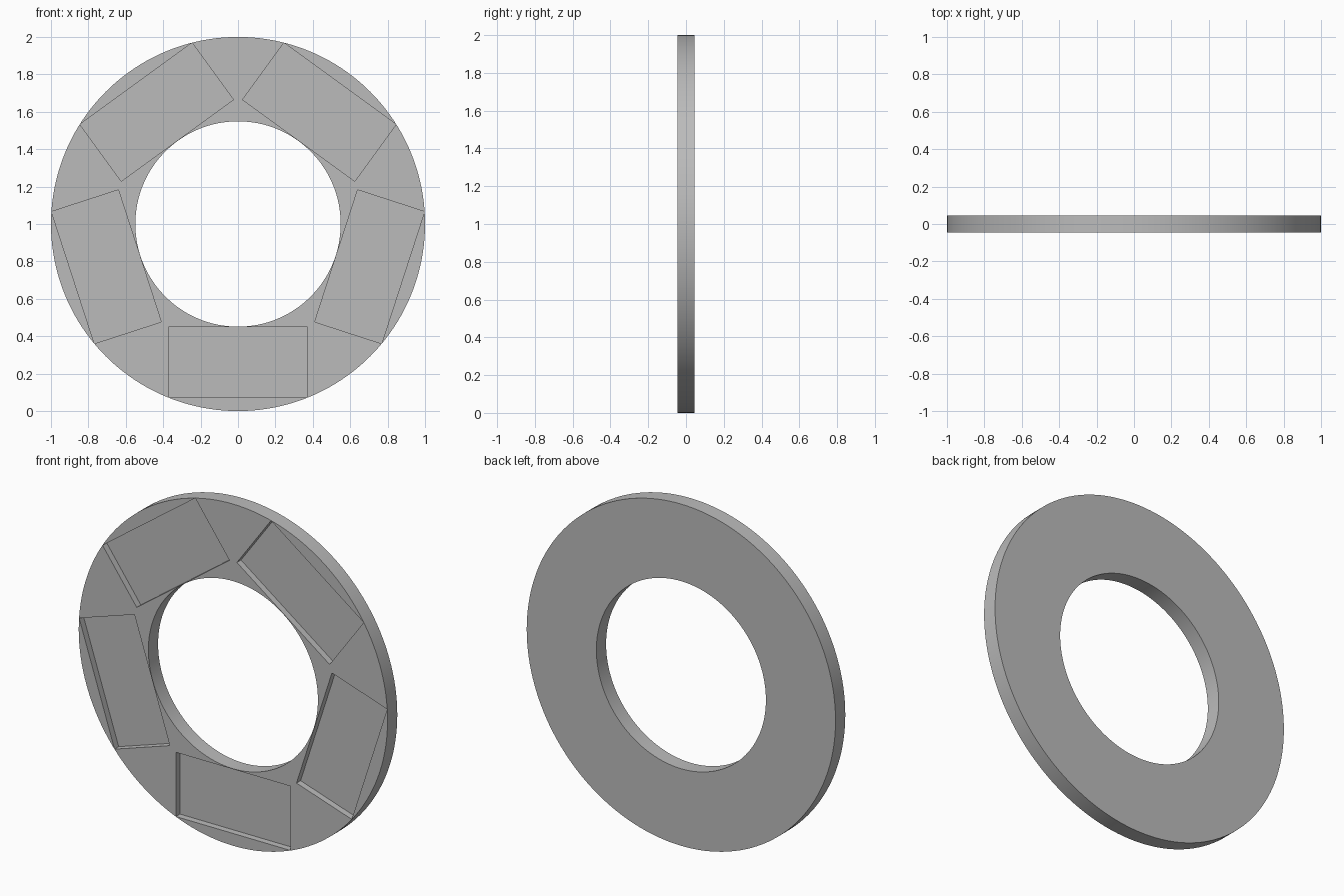
import bpy, bmesh, math
from mathutils import Matrix, Vector

OUTER, INNER, HALF = 1.0, 0.549, 0.045    # ring radii and half thickness
SEGMENTS = 160
DEPTH = 0.038                             # pocket depth
POCKETS = 5
POCKET_IN, POCKET_OUT, POCKET_HALF = 0.552, 0.928, 0.371

cube = bpy.data.objects.get("Cube")
if cube:
    bpy.data.objects.remove(cube, do_unlink=True)

grey = bpy.data.materials.new("plain grey")
grey.use_nodes = True
colour = (0.5, 0.5, 0.5, 1)
grey.diffuse_color = colour
grey.node_tree.nodes["Principled BSDF"].inputs["Base Color"].default_value = colour


def add_object(name, bm):
    bmesh.ops.recalc_face_normals(bm, faces=bm.faces)
    mesh = bpy.data.meshes.new(name)
    bm.to_mesh(mesh)
    bm.free()
    mesh.materials.append(grey)
    obj = bpy.data.objects.new(name, mesh)
    bpy.context.collection.objects.link(obj)
    return obj


# Flat ring: a rectangular section turned about the y axis
bm = bmesh.new()
corners = [(INNER, -HALF), (OUTER, -HALF), (OUTER, HALF), (INNER, HALF)]
loops = []
for i in range(SEGMENTS):
    a = math.tau * i / SEGMENTS - math.pi / 2
    loops.append([bm.verts.new((r * math.cos(a), y, 1 + r * math.sin(a)))
                  for r, y in corners])
for i, loop in enumerate(loops):
    after = loops[(i + 1) % SEGMENTS]
    for j in range(4):
        k = (j + 1) % 4
        bm.faces.new((loop[j], loop[k], after[k], after[j]))
ring = add_object("ring", bm)

# Rectangular pocket cutters spaced around the front face
bm = bmesh.new()
size = Vector((2 * POCKET_HALF, 2 * DEPTH, POCKET_OUT - POCKET_IN))
for i in range(POCKETS):
    place = (Matrix.Translation((0, 0, 1))
             @ Matrix.Rotation(math.tau * i / POCKETS, 4, 'Y')
             @ Matrix.Translation((0, -HALF, -(POCKET_IN + POCKET_OUT) / 2))
             @ Matrix.Diagonal(size.to_4d()))
    bmesh.ops.create_cube(bm, size=1, matrix=place)
cutter = add_object("pocket_cutter", bm)

# Cut the pockets, then drop the helper
cut = ring.modifiers.new("pockets", 'BOOLEAN')
cut.operation = 'DIFFERENCE'
cut.solver = 'EXACT'
cut.object = cutter
bpy.ops.object.select_all(action='DESELECT')
ring.select_set(True)
bpy.context.view_layer.objects.active = ring
bpy.ops.object.modifier_apply(modifier=cut.name)
bpy.data.objects.remove(cutter, do_unlink=True)

# Smooth rims with crisp edges
bpy.ops.object.shade_smooth_by_angle(angle=math.radians(30))
